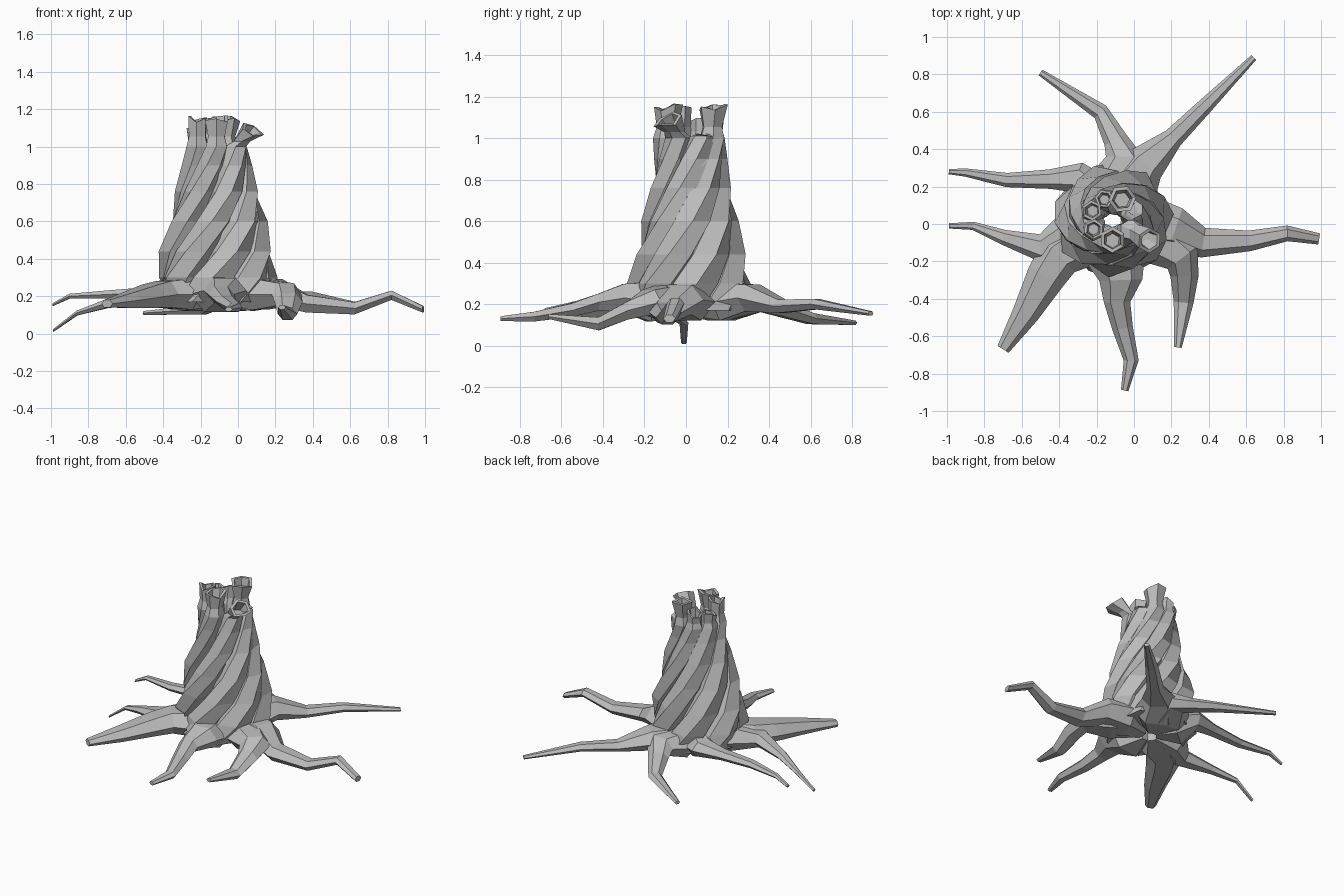
import bpy, bmesh, math, random
from mathutils import Vector

random.seed(4)
default_cube = bpy.data.objects.get("Cube")
if default_cube:
    bpy.data.objects.remove(default_cube)

bark = bpy.data.materials.new("grey bark")
bark.use_nodes = True
bark.diffuse_color = (.5, .5, .5, 1)
bark.node_tree.nodes["Principled BSDF"].inputs["Base Color"].default_value = bark.diffuse_color

SIDES = 6
CORE = Vector((-.113, .02, 0))
UP = Vector((0, 0, 1))


def loft(name, rings):
    """Skin a list of equal rings and cap both ends."""
    bm = bmesh.new()
    loops = [[bm.verts.new(p) for p in ring] for ring in rings]
    for low, high in zip(loops, loops[1:]):
        for i in range(SIDES):
            j = (i + 1) % SIDES
            bm.faces.new((low[i], low[j], high[j], high[i]))
    bm.faces.new(loops[0])
    bm.faces.new(loops[-1])
    bmesh.ops.recalc_face_normals(bm, faces=bm.faces)
    mesh = bpy.data.meshes.new(name)
    bm.to_mesh(mesh)
    bm.free()
    mesh.materials.append(bark)
    obj = bpy.data.objects.new(name, mesh)
    bpy.context.collection.objects.link(obj)


def ring(centre, side, up, width, height):
    """Hexagon spanned by two directions."""
    angles = [math.tau * i / SIDES for i in range(SIDES)]
    return [centre + side * width * math.cos(a) + up * height * math.sin(a) for a in angles]


def root(name, points):
    """Tapered root from the trunk core along (x, y, z, half width) points."""
    path = [Vector(p[:3]) for p in points]
    sizes = [p[3] for p in points]
    # Pointed wedge reaching under the trunk
    start = CORE.lerp(path[0], .22)
    start.z = path[0].z
    path.insert(0, start)
    sizes.insert(0, .04)
    rings = []
    for i, (p, size) in enumerate(zip(path, sizes)):
        along = path[min(i + 1, len(path) - 1)] - path[max(i - 1, 0)]
        along.z = 0
        side = along.normalized().cross(UP)
        height = size * .68 if i else .08
        rings.append(ring(p, side, UP, size, height))
    loft(name, rings)


# Twisted strands: height, outer trunk radius, strand half width
PROFILE = [(.17, .3, .125), (.3, .305, .125), (.44, .275, .112), (.6, .237, .1),
           (.76, .203, .087), (.9, .181, .075), (1, .179, .065)]
TWIST = math.radians(132)

# Broken tops: final angle, rim height, outward lean, rim half width
TOPS = [(27, 1.03, .015, .05), (66, 1.15, .01, .075), (112, 1.1, .01, .05),
        (155, 1.09, .01, .055), (205, 1.15, .0, .055), (269, 1.15, -.01, .07),
        (331, 1.08, .11, .07)]


def strand(index, top):
    end_angle, rim_height, lean, rim = top
    end_angle = math.radians(end_angle)
    even_angle = math.tau * index / len(TOPS) + math.radians(16)
    rings = []
    for z, outer, size in PROFILE:
        t = (z - PROFILE[0][0]) / (PROFILE[-1][0] - PROFILE[0][0])
        angle = even_angle + (end_angle - even_angle) * t - TWIST * (1 - t)
        out = Vector((math.cos(angle), math.sin(angle), 0))
        side = Vector((-out.y, out.x, 0))
        centre = CORE + out * (outer - size)
        # The trunk is broader across than deep at mid height
        centre.x += (centre.x - CORE.x) * .26 * math.sin(math.pi * t)
        centre.z = z
        rings.append(ring(centre, out, side, size, size))
    # Pinched neck, flared jagged rim and hollow end
    tip = centre + out * lean + UP * (rim_height - z)
    rings.append(ring(centre.lerp(tip, .35), out, side, size * .78, size * .78))
    jag = [UP * random.uniform(-.025, .02) for _ in range(SIDES)]
    slope = (out - UP * lean * 5).normalized()
    for scale in (1, .72):
        rim_ring = ring(tip, slope, side, rim * scale, rim * scale)
        rings.append([p + j for p, j in zip(rim_ring, jag)])
    rings.append(ring(centre.lerp(tip, .5), out, side, rim * .55, rim * .55))
    loft("trunk_strand_%d" % (index + 1), rings)


for index, top in enumerate(TOPS):
    strand(index, top)

# Spreading roots
root("left_root", [(.08, 0, .21, .15), (.22, -.03, .22, .12), (.37, -.1, .16, .08),
                   (.62, -.09, .135, .055), (.82, -.05, .205, .042), (.99, -.08, .13, .03)])
root("back_left_root", [(-.02, .2, .21, .15), (.06, .32, .23, .11), (.21, .46, .19, .055),
                        (.38, .63, .2, .042), (.64, .89, .155, .018)])
root("back_right_root", [(-.1, .22, .21, .15), (-.05, .36, .22, .1), (-.1, .45, .18, .065),
                         (-.18, .6, .13, .045), (-.5, .81, .11, .018)])
root("right_back_root", [(-.25, .15, .21, .15), (-.31, .25, .23, .085), (-.45, .24, .22, .052),
                         (-.68, .235, .21, .038), (-.9, .275, .2, .022), (-.99, .28, .155, .014)])
root("right_front_root", [(-.32, -.05, .21, .14), (-.5, -.13, .2, .075), (-.7, -.07, .16, .04),
                          (-.86, -.01, .11, .022), (-.99, -.01, .015, .014)])
root("front_right_root", [(-.28, -.1, .21, .14), (-.4, -.17, .21, .12), (-.47, -.28, .2, .105),
                          (-.58, -.48, .18, .072), (-.7, -.67, .16, .035)])
root("front_root", [(-.1, -.18, .21, .16), (-.07, -.3, .23, .115), (-.09, -.42, .21, .07),
                    (-.06, -.56, .17, .055), (-.015, -.73, .14, .04), (-.05, -.89, .13, .02)])
root("front_left_root", [(.12, -.08, .21, .14), (.26, -.18, .21, .1), (.27, -.28, .17, .075),
                         (.265, -.42, .105, .053), (.235, -.66, .14, .02)])
